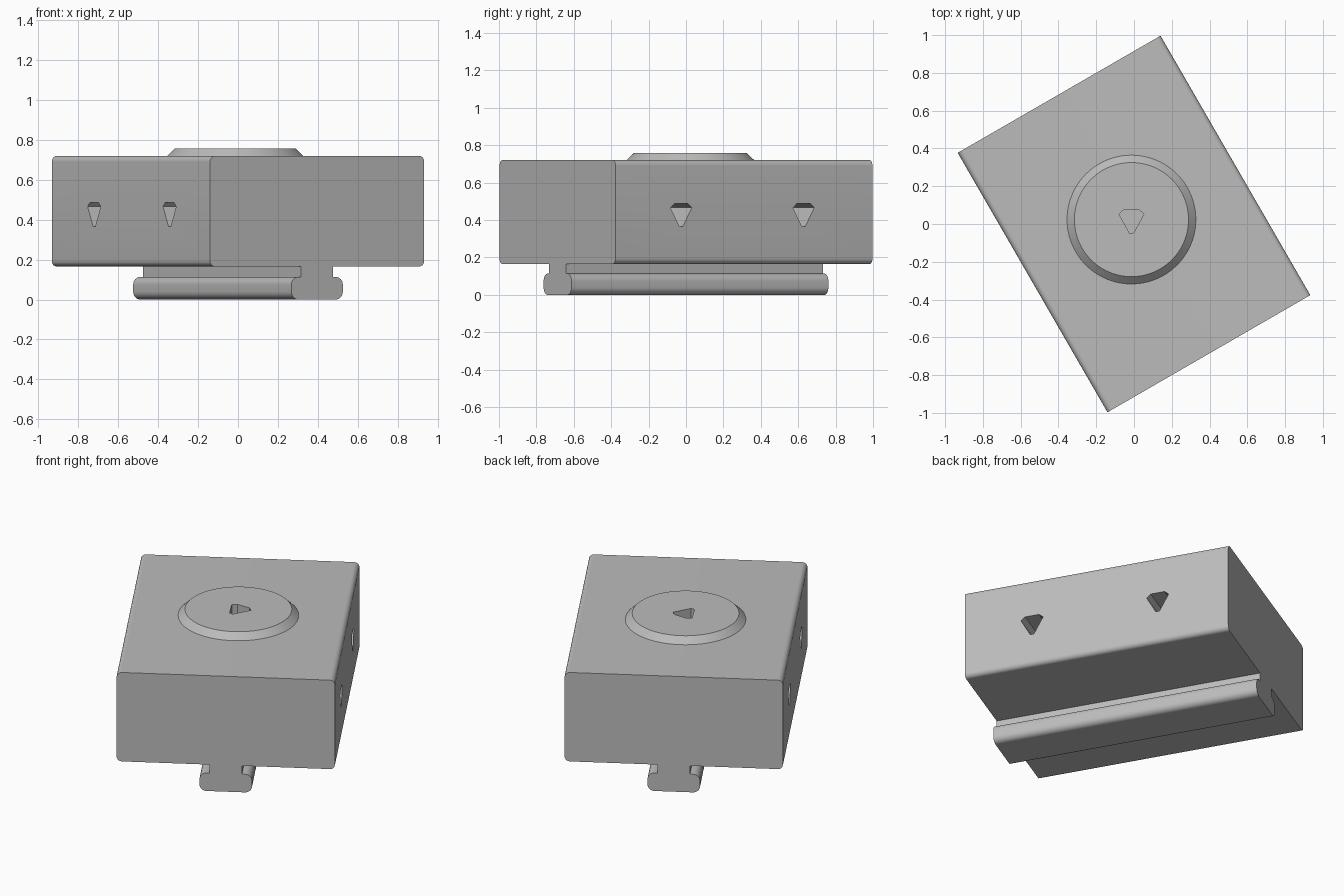
import bpy, bmesh
from math import sin, cos, pi, radians
from mathutils import Vector, Matrix

if "Cube" in bpy.data.objects:
    bpy.data.objects.remove(bpy.data.objects["Cube"], do_unlink=True)

grey = bpy.data.materials.new("plain grey")
grey.use_nodes = True
grey.diffuse_color = (0.5, 0.5, 0.5, 1)
grey.node_tree.nodes["Principled BSDF"].inputs["Base Color"].default_value = (0.5, 0.5, 0.5, 1)

TURN = Matrix.Rotation(radians(30), 4, "Z")
WIDTH, LENGTH = 1.24, 1.586
BASE, TOP, DISC_TOP = 0.165, 0.72, 0.758


def add_object(name, bm, matrix):
    bmesh.ops.recalc_face_normals(bm, faces=bm.faces)
    mesh = bpy.data.meshes.new(name)
    bm.to_mesh(mesh)
    bm.free()
    mesh.materials.append(grey)
    obj = bpy.data.objects.new(name, mesh)
    bpy.context.collection.objects.link(obj)
    obj.matrix_world = matrix
    return obj


def rounded(corners, steps=8):
    """Round each square corner (x, z, radius) of an outline."""
    out = []
    for i, (x, z, r) in enumerate(corners):
        p = Vector((x, z))
        if r == 0:
            out.append(p)
            continue
        d1 = (Vector(corners[i - 1][:2]) - p).normalized()
        d2 = (Vector(corners[(i + 1) % len(corners)][:2]) - p).normalized()
        centre = p + r * (d1 + d2)
        for k in range(steps + 1):
            t = k / steps * pi / 2
            out.append(centre - r * (d2 * cos(t) + d1 * sin(t)))
    return out


def prism(name, outline, depth, matrix):
    """Extrude an x-z outline along y, centred on y = 0."""
    bm = bmesh.new()
    face = bm.faces.new([bm.verts.new((x, -depth / 2, z)) for x, z in outline])
    grown = bmesh.ops.extrude_face_region(bm, geom=[face])["geom"]
    verts = [v for v in grown if isinstance(v, bmesh.types.BMVert)]
    bmesh.ops.translate(bm, verts=verts, vec=(0, depth, 0))
    return add_object(name, bm, matrix)


# Main block, rounded along its long edges only
r = 0.03
half = WIDTH / 2
body = prism("body", rounded([(-half, BASE, r), (half, BASE, r),
                              (half, TOP, r), (-half, TOP, r)]), LENGTH, TURN)

# T-shaped rail underneath
foot, neck, foot_top, r = 0.149, 0.092, 0.113, 0.04
rail = prism("rail", rounded([(-foot, 0, r), (foot, 0, r), (foot, foot_top, r),
                              (neck, foot_top, 0), (neck, BASE, 0), (-neck, BASE, 0),
                              (-neck, foot_top, 0), (-foot, foot_top, r)]), LENGTH, TURN)

# Raised round pad with a chamfered rim
pad_centre = TURN @ Vector((0, 0.027, 0))
bm = bmesh.new()
bmesh.ops.create_cone(bm, cap_ends=True, segments=96, radius1=0.341,
                      radius2=0.302, depth=DISC_TOP - TOP)
pad = add_object("round_pad", bm, Matrix.Translation(pad_centre + Vector((0, 0, (TOP + DISC_TOP) / 2))))

# Blunt triangular sockets: one in the pad, two in each long side
socket = [(-0.042, 0.05), (0.042, 0.05), (0.066, 0.029),
          (0.011, -0.071), (-0.011, -0.071), (-0.066, 0.029)]
DEPTH = 0.3
top_cutter = prism("top_socket_cutter", socket, 2 * DEPTH,
                   Matrix.Translation(pad_centre + Vector((0, 0, DISC_TOP)))
                   @ Matrix.Rotation(radians(-90), 4, "X"))
side_cutters = [prism("side_socket_cutter", socket, 2 * DEPTH,
                      TURN @ Matrix.Translation((side * half, along, 0.437))
                      @ Matrix.Rotation(radians(90), 4, "Z"))
                for side in (-1, 1) for along in (-0.388, 0.368)]


def cut(obj, cutters):
    bpy.context.view_layer.objects.active = obj
    for cutter in cutters:
        mod = obj.modifiers.new("socket", "BOOLEAN")
        mod.operation = "DIFFERENCE"
        mod.solver = "EXACT"
        mod.object = cutter
        bpy.ops.object.modifier_apply(modifier=mod.name)


bpy.context.view_layer.update()
cut(body, [top_cutter] + side_cutters)
cut(pad, [top_cutter])
for cutter in [top_cutter] + side_cutters:
    bpy.data.objects.remove(cutter, do_unlink=True)

# Smooth the rounded edges, keep the corners crisp
bpy.ops.object.select_all(action="DESELECT")
for obj in (body, rail, pad):
    obj.select_set(True)
bpy.context.view_layer.objects.active = body
bpy.ops.object.shade_smooth_by_angle(angle=radians(30))
